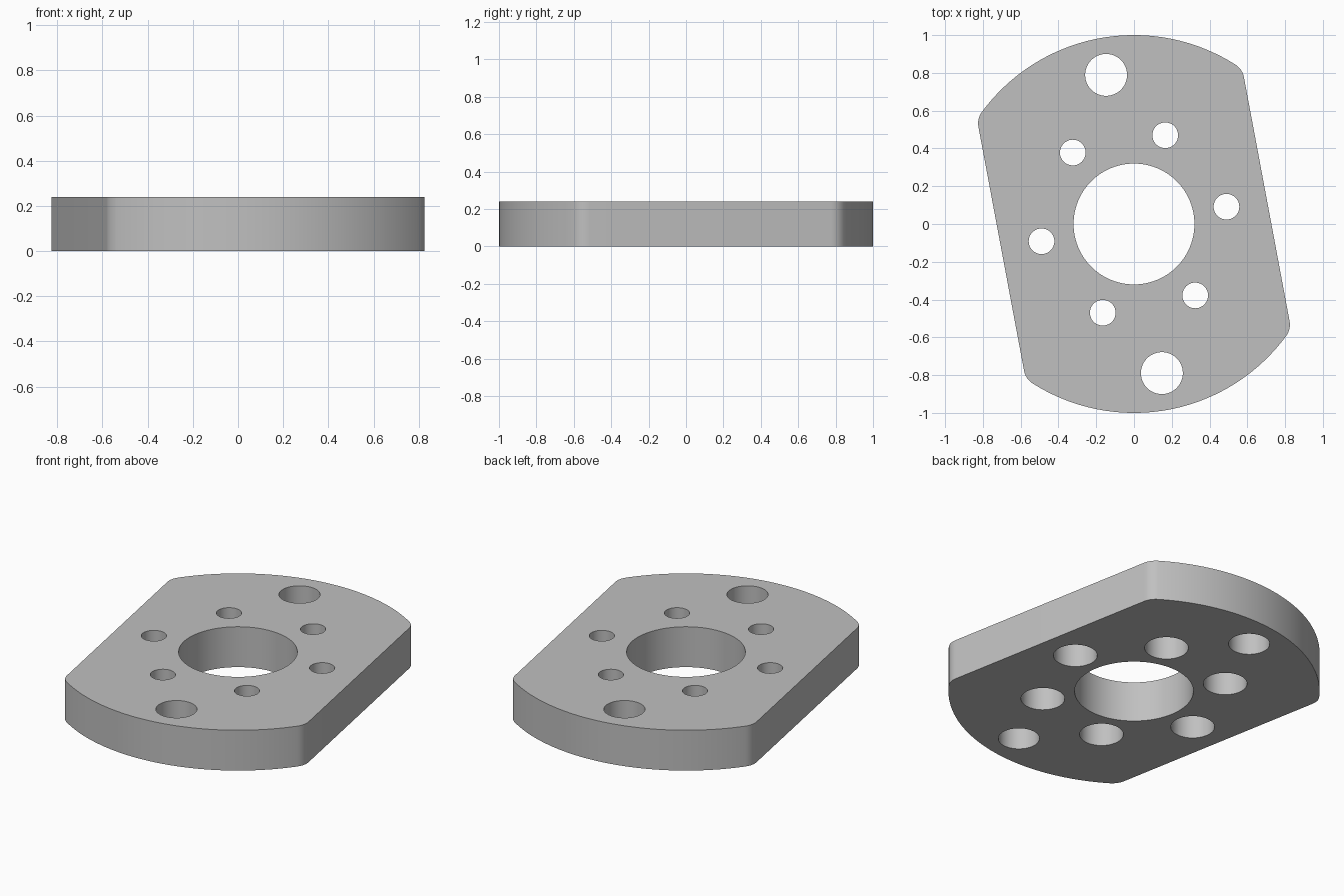
import bpy, bmesh
from math import sin, cos, pi, radians, sqrt, atan2

default = bpy.data.objects.get("Cube")
if default:
    bpy.data.objects.remove(default, do_unlink=True)

HEIGHT = 0.24
TILT = radians(10.6)      # rotation of flats and hole pattern
FLAT = 0.715              # distance of each flat from the centre
FILLET = 0.1
BORE_DEPTH = 0.15         # counterbore, from the underside


def arc(cx, cy, r, start, end, n):
    steps = [start + (end - start) * i / n for i in range(n + 1)]
    return [(cx + r * cos(a), cy + r * sin(a)) for a in steps]


def prism(bm, outline, z0, z1):
    face = bm.faces.new([bm.verts.new((x, y, z0)) for x, y in outline])
    result = bmesh.ops.extrude_face_region(bm, geom=[face])
    top = [v for v in result["geom"] if isinstance(v, bmesh.types.BMVert)]
    bmesh.ops.translate(bm, verts=top, vec=(0, 0, z1 - z0))
    bmesh.ops.recalc_face_normals(bm, faces=bm.faces)


def make_object(name, bm):
    mesh = bpy.data.meshes.new(name)
    bm.to_mesh(mesh)
    bm.free()
    obj = bpy.data.objects.new(name, mesh)
    bpy.context.collection.objects.link(obj)
    return obj


def cut(target, outline, z0, z1):
    bm = bmesh.new()
    prism(bm, outline, z0, z1)
    cutter = make_object("hole_cutter", bm)
    cutter.hide_render = True
    mod = target.modifiers.new("hole", "BOOLEAN")
    mod.operation = "DIFFERENCE"
    mod.solver = "EXACT"
    mod.object = cutter
    bpy.ops.object.modifier_apply(modifier=mod.name)
    bpy.data.objects.remove(cutter, do_unlink=True)


# Flange outline: a disc with two flats and rounded corners
fx = FLAT - FILLET
fy = sqrt((1 - FILLET) ** 2 - fx ** 2)
join = atan2(fy, fx)
half = (arc(fx, fy, FILLET, 0, join, 8)
        + arc(0, 0, 1, join, pi - join, 64)[1:-1]
        + arc(-fx, fy, FILLET, pi - join, pi, 8))
outline = half + [(-x, -y) for x, y in half]
outline = [(x * cos(TILT) - y * sin(TILT), x * sin(TILT) + y * cos(TILT))
           for x, y in outline]
bm = bmesh.new()
prism(bm, outline, 0, HEIGHT)
flange = make_object("flange_plate", bm)
bpy.context.view_layer.objects.active = flange
flange.select_set(True)


def drill(distance, angle, radius, sides, z0=-0.1, z1=HEIGHT + 0.1):
    cx, cy = distance * cos(angle), distance * sin(angle)
    cut(flange, arc(cx, cy, radius, 0, 2 * pi, sides)[:-1], z0, z1)


# Central bore
drill(0, 0, 0.32, 96)

# Ring of six counterbored screw holes
for i in range(6):
    angle = TILT + i * pi / 3
    drill(0.498, angle, 0.068, 48)
    drill(0.498, angle, 0.118, 48, -0.1, BORE_DEPTH)

# Two large plain holes towards the rounded ends
for side in (1, -1):
    drill(0.803, TILT + side * pi / 2, 0.111, 48)

bpy.ops.object.shade_smooth_by_angle(angle=radians(30))

# Single grey finish
grey = bpy.data.materials.new("light_grey_metal")
grey.use_nodes = True
colour = (0.53, 0.53, 0.53, 1)
grey.diffuse_color = colour
grey.node_tree.nodes["Principled BSDF"].inputs["Base Color"].default_value = colour
flange.data.materials.clear()
flange.data.materials.append(grey)
